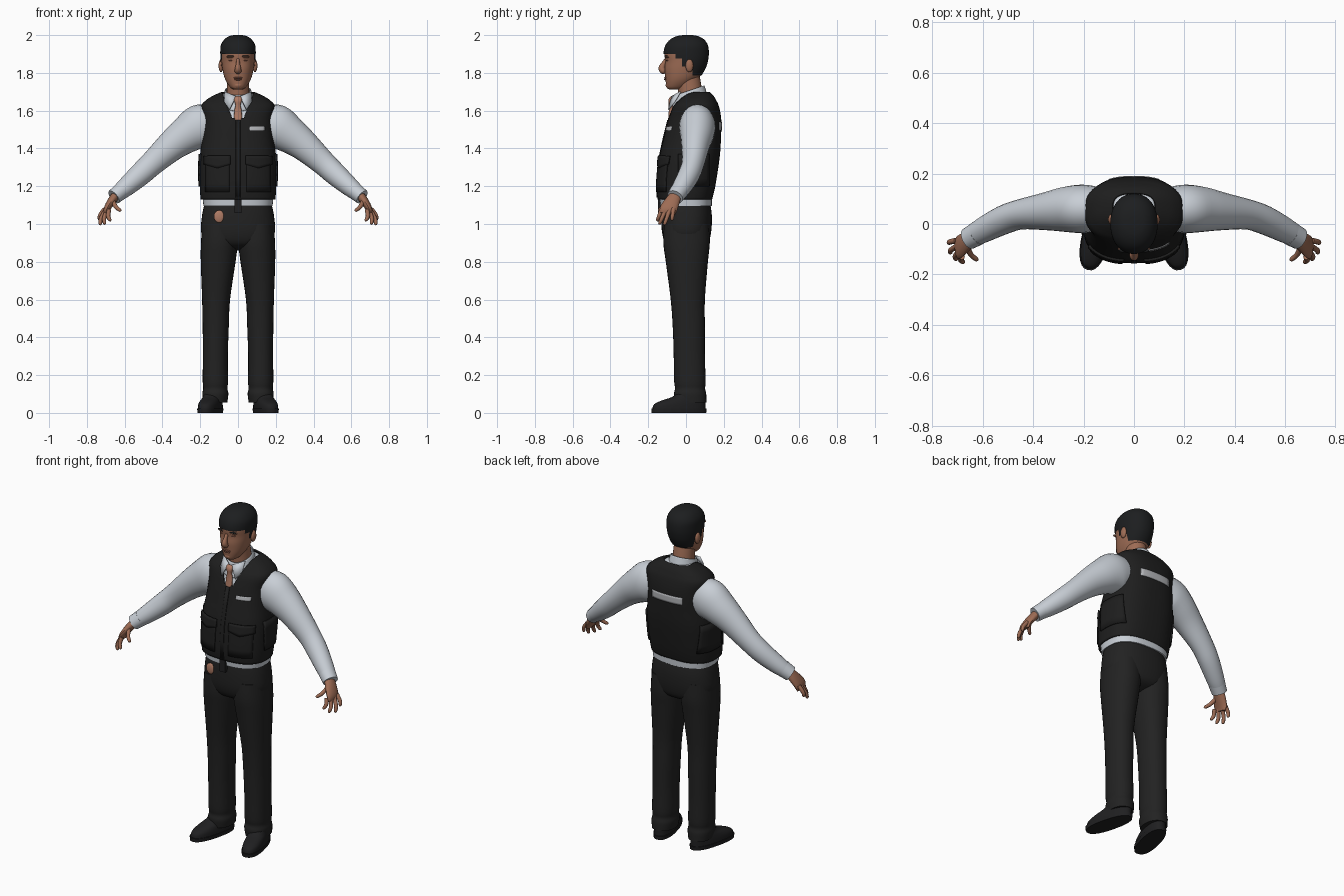
import bpy, bmesh, math
from mathutils import Vector, Matrix

if "Cube" in bpy.data.objects:
    bpy.data.objects.remove(bpy.data.objects["Cube"])


def material(name, r, g, b):
    m = bpy.data.materials.new(name)
    m.use_nodes = True
    m.diffuse_color = (r, g, b, 1)
    bsdf = m.node_tree.nodes["Principled BSDF"]
    bsdf.inputs["Base Color"].default_value = (r, g, b, 1)
    bsdf.inputs["Roughness"].default_value = 0.8
    return m


VEST = material("vest black", .013, .013, .013)
CLOTH = material("trouser black", .016, .016, .016)
LEATHER = material("shoe black", .014, .014, .015)
HAIR = material("hair black", .012, .013, .014)
SHIRT = material("shirt pale grey", .58, .62, .67)
SKIN = material("skin brown", .34, .15, .09)
LIP = material("lip brown", .23, .09, .06)
TIE = material("tie tan", .43, .20, .13)
PATCH = material("patch grey", .45, .46, .48)


def finish(name, bm, mat, mirror=False, thick=0, offset=-1, recalc=True):
    if recalc:
        bmesh.ops.recalc_face_normals(bm, faces=bm.faces)
    me = bpy.data.meshes.new(name)
    bm.to_mesh(me)
    bm.free()
    me.materials.append(mat)
    me.shade_smooth()
    me.set_sharp_from_angle(angle=math.radians(45))
    ob = bpy.data.objects.new(name, me)
    bpy.context.collection.objects.link(ob)
    if thick:
        s = ob.modifiers.new("thickness", 'SOLIDIFY')
        s.thickness, s.offset = thick, offset
    if mirror:
        ob.modifiers.new("mirror", 'MIRROR').use_mirror_merge = False
    return ob


def spline(rows, steps=4):
    # Catmull-Rom interpolation of number rows
    out = []
    for i in range(len(rows) - 1):
        a, b, c, d = (rows[min(max(i + k, 0), len(rows) - 1)] for k in (-1, 0, 1, 2))
        for s in range(steps):
            t = s / steps
            out.append(tuple(q + .5 * t * (r - p + t * (2*p - 5*q + 4*r - w + t * (3*(q - r) + w - p)))
                             for p, q, r, w in zip(a, b, c, d)))
    return out + [rows[-1]]


def skin_rings(rings, n, power, caps):
    # rings hold a centre and two half-axes
    bm = bmesh.new()
    loops = []
    for c, u, v in rings:
        loop = []
        for k in range(n):
            a = 2 * math.pi * k / n
            ca, sa = math.cos(a), math.sin(a)
            e = 2 / power
            loop.append(bm.verts.new(c + u * math.copysign(abs(ca) ** e, ca)
                                     + v * math.copysign(abs(sa) ** e, sa)))
        loops.append(loop)
    for lo, hi in zip(loops, loops[1:]):
        for k in range(n):
            j = (k + 1) % n
            bm.faces.new((lo[k], lo[j], hi[j], hi[k]))
    if caps:
        bm.faces.new(loops[0][::-1])
        bm.faces.new(loops[-1])
    return bm


def stack(rows, n=32, power=2.3, caps=True, tilt=0, steps=4):
    # level sections: height, front y, back y, centre x, half width
    return skin_rings([(Vector((cx, (f + b) / 2, z)), Vector((rx, 0, 0)),
                        Vector((0, (b - f) / 2, tilt * (b - f) / 2)))
                       for z, f, b, cx, rx in spline(rows, steps)], n, power, caps)


def tube(rows, n=16, power=2, steps=4):
    # sections across a path: x, y, z, radius across, radius in depth
    pts = spline(rows, steps)
    rings = []
    for i, p in enumerate(pts):
        t = (Vector(pts[min(i + 1, len(pts) - 1)][:3]) - Vector(pts[max(i - 1, 0)][:3])).normalized()
        v = Vector((0, 1, 0))
        v = (v - t * v.dot(t)).normalized()
        rings.append((Vector(p[:3]), v.cross(t) * p[3], v * p[4]))
    return skin_rings(rings, n, power, True)


def ball(name, loc, size, mat, mirror=False):
    bm = bmesh.new()
    bmesh.ops.create_uvsphere(bm, u_segments=16, v_segments=10, radius=1,
                              matrix=Matrix.Translation(loc) @ Matrix.Diagonal((*size, 1)))
    return finish(name, bm, mat, mirror)


def cut(bm, co, no):
    bmesh.ops.bisect_plane(bm, geom=bm.verts[:] + bm.edges[:] + bm.faces[:], plane_co=co, plane_no=no)


def remove(bm, rule):
    gone = [f for f in bm.faces if rule(f.calc_center_median())]
    bmesh.ops.delete(bm, geom=gone, context='FACES')


# Vest with a scooped neck, and the shirt body inside it
vest_rows = [(1.13, -.150, .138, 0, .198), (1.2, -.155, .155, 0, .202), (1.35, -.142, .178, 0, .202),
             (1.45, -.120, .185, 0, .190), (1.55, -.095, .187, 0, .185), (1.62, -.070, .175, 0, .196),
             (1.655, -.042, .160, 0, .170), (1.68, -.015, .145, 0, .130), (1.70, .010, .125, 0, .085)]
POWER = 2.6
bm = stack(vest_rows, 48, POWER, caps=False)
bmesh.ops.recalc_face_normals(bm, faces=bm.faces)
for s in (-1, 1):
    cut(bm, (s * .03, 0, 1.56), (s, 0, -.4))
cut(bm, (0, 0, 1.56), (0, 0, 1))
cut(bm, (0, .05, 0), (0, 1, 0))
remove(bm, lambda c: c.y < .05 and c.z > 1.56 and abs(c.x) < .03 + (c.z - 1.56) * .4)
finish("vest", bm, VEST, thick=.009, recalc=False)
inner = [(z - .008, f + .012, b - .012, 0, rx - .012) for z, f, b, _, rx in vest_rows[1:]]
finish("shirt_body", stack([(1.095, -.136, .137, 0, .183)] + inner, 48, POWER), SHIRT)

dense = spline(vest_rows, 8)


def vest_point(a, z, side):
    for lo, hi in zip(dense, dense[1:]):
        if lo[0] <= z <= hi[0]:
            t = (z - lo[0]) / (hi[0] - lo[0])
            _, f, b, _, rx = (p + (q - p) * t for p, q in zip(lo, hi))
            break
    cy, ry = (f + b) / 2, (b - f) / 2
    if side == "side":
        return (rx * (1 - abs((a - cy) / ry) ** POWER) ** (1 / POWER), a, z)
    s = -1 if side == "front" else 1
    return (a, cy + s * ry * (1 - abs(a / rx) ** POWER) ** (1 / POWER), z)


def plate(name, mat, a0, a1, z0, z1, side, thick=.006, dip=0, mirror=False):
    # thin panel that follows the vest; dip points its lower edge
    bm = bmesh.new()
    n, m = 10, 4
    grid = []
    for i in range(n + 1):
        u = i / n
        low = z0 - dip * (1 - abs(2 * u - 1))
        grid.append([bm.verts.new(vest_point(a0 + (a1 - a0) * u, low + (z1 - low) * j / m, side))
                     for j in range(m + 1)])
    for i in range(n):
        for j in range(m):
            quad = (grid[i][j], grid[i + 1][j], grid[i + 1][j + 1], grid[i][j + 1])
            bm.faces.new(quad[::-1] if side == "back" else quad)
    return finish(name, bm, mat, mirror, thick, 1, recalc=False)


plate("pocket", VEST, .045, .17, 1.17, 1.34, "front", .006, mirror=True)
plate("pocket_flap", VEST, .04, .175, 1.315, 1.36, "front", .0095, .02, True)
plate("zip_strip", VEST, -.012, .012, 1.14, 1.55, "front", .004)
plate("side_panel", VEST, -.04, .12, 1.2, 1.37, "side", .008, mirror=True)
plate("chest_patch", PATCH, .06, .14, 1.494, 1.516, "front", .003)
plate("back_patch", PATCH, -.1, .1, 1.495, 1.54, "back", .003)

# Collar, collar wings and tie
finish("collar", stack([(1.63, -.075, .118, 0, .09), (1.67, -.066, .108, 0, .08),
                        (1.708, -.055, .098, 0, .07)], 32, 2, False, .33), SHIRT, thick=.006)
bm = bmesh.new()
bm.faces.new([bm.verts.new(p) for p in ((.01, -.074, 1.675), (.045, -.092, 1.605),
                                        (.072, -.062, 1.645), (.07, -.03, 1.70))])
finish("collar_wings", bm, SHIRT, True, .008, 0)
finish("tie", tube([(0, -.070, 1.672, .017, .010), (0, -.079, 1.655, .021, .014),
                    (0, -.080, 1.63, .014, .012), (0, -.082, 1.6, .019, .009),
                    (0, -.088, 1.55, .022, .007)], power=2.6), TIE)

# Sleeves and cuffs
finish("sleeves", tube([(.13, .06, 1.53, .10, .085), (.20, .06, 1.515, .118, .096),
                        (.27, .058, 1.475, .1, .09), (.35, .05, 1.415, .082, .075),
                        (.45, .038, 1.325, .066, .060), (.52, .015, 1.26, .060, .057),
                        (.60, -.025, 1.19, .049, .05), (.65, -.053, 1.15, .038, .041)], 24), SHIRT, True)
finish("cuffs", tube([(.62, -.037, 1.174, .045, .048), (.657, -.058, 1.143, .041, .044)], 24, steps=1),
       SHIRT, True)

# Hands
finish("palms", tube([(.64, -.05, 1.16, .024, .030), (.67, -.072, 1.12, .022, .040),
                      (.694, -.092, 1.08, .017, .046), (.70, -.098, 1.055, .010, .040)]), SKIN, True)
for name, base, tip in (("index", (.683, -.130, 1.075), (.678, -.153, 1.015)),
                        ("middle", (.694, -.110, 1.07), (.708, -.142, .998)),
                        ("ring", (.702, -.088, 1.07), (.732, -.115, .995)),
                        ("little", (.705, -.066, 1.08), (.737, -.075, 1.02)),
                        ("thumb", (.662, -.092, 1.12), (.622, -.145, 1.068))):
    b, t = Vector(base), Vector(tip)
    mid = b.lerp(t, .55) + Vector((.007, 0, 0))
    finish(name + "_fingers", tube([(*b, .012, .012), (*mid, .011, .0105), (*b.lerp(t, .9), .009, .009),
                                    (*t, .004, .004)], 10), SKIN, True)

# Trousers and belt
finish("trouser_seat", stack([(.86, -.03, .04, 0, .05), (.89, -.10, .11, 0, .15), (.95, -.126, .132, 0, .194),
                              (1.04, -.130, .137, 0, .191), (1.11, -.125, .128, 0, .177)], 40, 2.4), CLOTH)
finish("trouser_legs", stack([(.055, -.058, .108, .121, .064), (.1, -.064, .107, .12, .069),
                              (.13, -.058, .101, .12, .064), (.17, -.063, .104, .12, .067),
                              (.3, -.065, .1, .12, .066), (.45, -.07, .1, .118, .069),
                              (.6, -.081, .1, .116, .074), (.8, -.107, .116, .105, .092),
                              (.9, -.12, .126, .099, .097), (1.0, -.118, .122, .097, .092)], 28, 2.2),
       CLOTH, True)
bm = bmesh.new()
bmesh.ops.create_cube(bm, size=1, matrix=Matrix.Translation((0, -.138, 1.095)) @ Matrix.Diagonal((.036, .022, .075, 1)))
finish("belt_buckle", bm, LEATHER)
ball("hip_badge", (-.1, -.119, 1.04), (.028, .009, .033), TIE)

# Shoes, turned slightly outwards
turn = Matrix.Translation((.125, .05, 0)) @ Matrix.Rotation(math.radians(14), 4, 'Z')
for name, rows in (("shoe_soles", [(0, -.238, .058, 0, .055), (.022, -.24, .06, 0, .057)]),
                   ("shoes", [(.02, -.234, .055, 0, .054), (.045, -.225, .055, 0, .053),
                              (.065, -.185, .055, 0, .050), (.085, -.125, .053, 0, .046),
                              (.12, -.08, .05, 0, .042)])):
    bm = stack(rows, 28, 2.4)
    bm.transform(turn)
    finish(name, bm, LEATHER, True)

# Head, neck and cropped hair
head_rows = [(1.712, -.088, -.03, 0, .022), (1.722, -.102, 0, 0, .040), (1.75, -.107, .04, 0, .060),
             (1.78, -.110, .072, 0, .073), (1.82, -.113, .1, 0, .082), (1.86, -.110, .112, 0, .087),
             (1.9, -.114, .116, 0, .089), (1.94, -.104, .111, 0, .086), (1.97, -.08, .092, 0, .068),
             (1.988, -.045, .06, 0, .043), (1.994, -.01, .03, 0, .016)]
finish("head", stack(head_rows, 40, 2.15), SKIN)
finish("neck", tube([(0, .03, 1.62, .064, .066), (0, .022, 1.70, .06, .064), (0, .01, 1.78, .058, .062)], 24), SKIN)
bm = stack([(z + .006 * (z > 1.8), f - .005, b + .005, 0, rx + .005) for z, f, b, _, rx in head_rows], 40, 2.15)
for y in (-.055, -.022, .035):
    cut(bm, (0, y, 0), (0, 1, 0))
for z in (1.785, 1.835, 1.875, 1.9):
    cut(bm, (0, 0, z), (0, 0, 1))


def hairline(y):
    return 1.9 if y < -.055 else 1.875 if y < -.022 else 1.835 if y < .035 else 1.785


remove(bm, lambda c: c.z < hairline(c.y))
finish("hair", bm, HAIR, recalc=False)

# Face
finish("nose", tube([(0, -.106, 1.872, .009, .008), (0, -.118, 1.85, .010, .012), (0, -.128, 1.825, .016, .018),
                     (0, -.120, 1.808, .018, .015), (0, -.110, 1.802, .010, .008)]), SKIN)
ball("ears", (.09, .018, 1.838), (.013, .021, .034), SKIN, True)
ball("brows", (.037, -.099, 1.884), (.026, .012, .006), SKIN, True)
ball("eyebrows", (.037, -.104, 1.889), (.023, .010, .0035), HAIR, True)
ball("eyes", (.036, -.097, 1.866), (.014, .009, .004), LIP, True)
ball("upper_lip", (0, -.105, 1.774), (.025, .012, .005), LIP)
ball("lower_lip", (0, -.104, 1.765), (.021, .012, .005), LIP)
ball("chin", (0, -.088, 1.735), (.026, .02, .018), SKIN)
